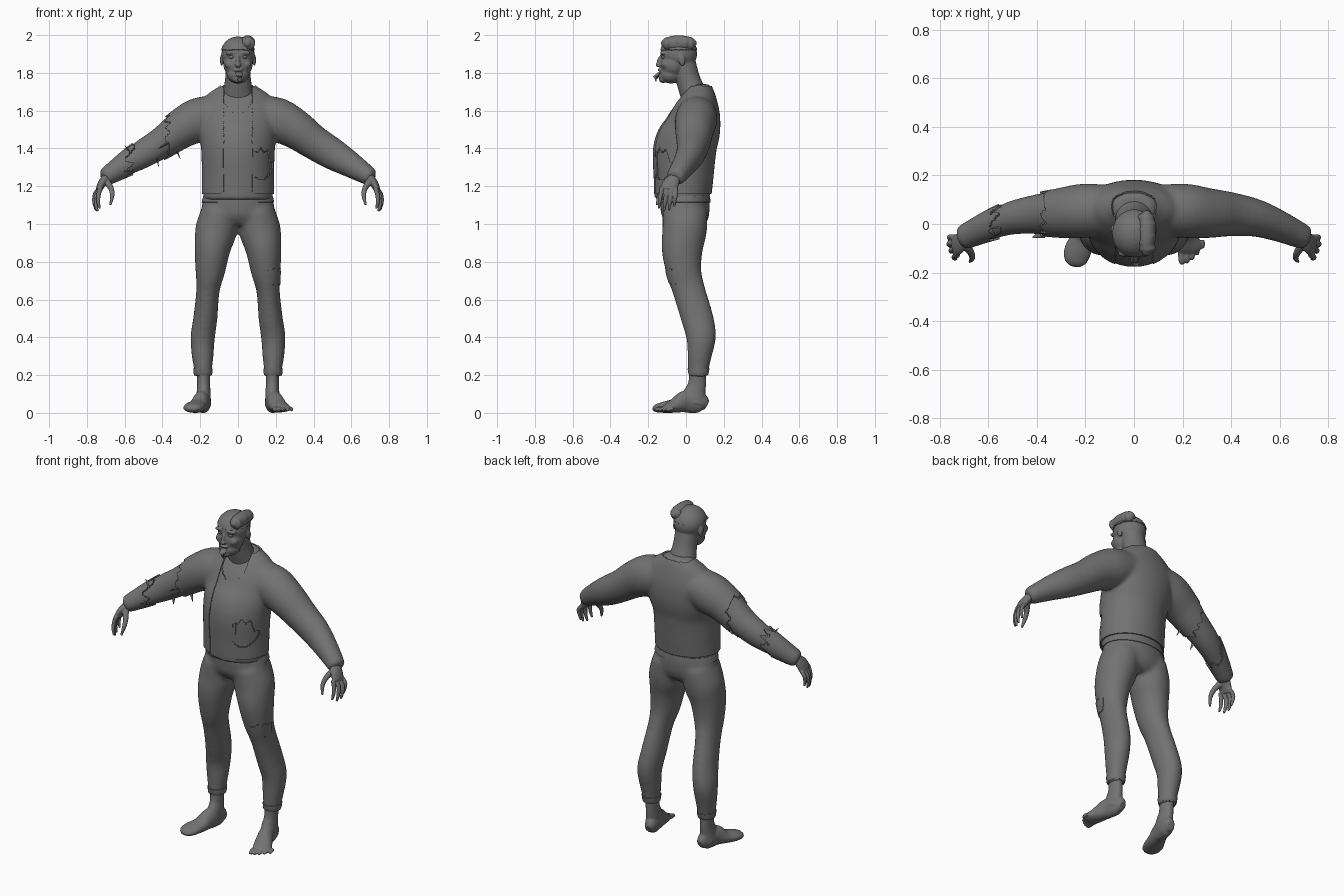
import bpy, bmesh, math
from mathutils import Vector, Matrix

GREY = bpy.data.materials.new("dark_grey")
GREY.diffuse_color = (.17, .17, .17, 1)


def tube(bm, rows, ref=(0, 1, 0), s=1, n=24, sub=4):
    """Smooth closed loft through rows of (x, y, z, radius along ref, radius across)."""
    R = [Vector((r[0] * s, *r[1:])) for r in rows]
    pts = []
    for i in range(len(R) - 1):
        a, b, c, d = R[max(i - 1, 0)], R[i], R[i + 1], R[min(i + 2, len(R) - 1)]
        for k in range(sub):
            t = k / sub
            pts.append(0.5 * (2 * b + (c - a) * t + (2 * a - 5 * b + 4 * c - d) * t * t
                              + (3 * b - a - 3 * c + d) * t ** 3))
    pts.append(R[-1])
    rings = []
    for i, p in enumerate(pts):
        t = (Vector(pts[min(i + 1, len(pts) - 1)][:3]) - Vector(pts[max(i - 1, 0)][:3])).normalized()
        u = Vector(ref)
        u = (u - t * u.dot(t)).normalized()
        v = t.cross(u)
        rings.append([bm.verts.new(Vector(p[:3]) + u * p[3] * math.cos(j * math.tau / n)
                                   + v * p[4] * math.sin(j * math.tau / n)) for j in range(n)])
    faces = [bm.faces.new(rings[0][::-1]), bm.faces.new(rings[-1])]
    for a, b in zip(rings, rings[1:]):
        faces += [bm.faces.new((a[j], a[(j + 1) % n], b[(j + 1) % n], b[j])) for j in range(n)]
    bmesh.ops.recalc_face_normals(bm, faces=faces)


def ball(bm, loc, rad, rx=0, ry=0):
    m = (Matrix.Translation(loc) @ Matrix.Rotation(rx, 4, 'X') @ Matrix.Rotation(ry, 4, 'Y')
         @ Matrix.Diagonal((*rad, 1)))
    bmesh.ops.create_uvsphere(bm, u_segments=24, v_segments=14, radius=1, matrix=m)


def bake(ob):
    """Apply modifiers, shade smooth and colour."""
    dg = bpy.context.evaluated_depsgraph_get()
    me = bpy.data.meshes.new_from_object(ob.evaluated_get(dg))
    ob.modifiers.clear()
    ob.data = me
    me.polygons.foreach_set("use_smooth", [True] * len(me.polygons))
    me.set_sharp_from_angle(angle=math.radians(50))
    me.materials.clear()
    me.materials.append(GREY)
    return ob


def add(bm, name):
    me = bpy.data.meshes.new(name)
    bm.to_mesh(me)
    bm.free()
    ob = bpy.data.objects.new(name, me)
    bpy.context.collection.objects.link(ob)
    return ob


def finish(bm, name, voxel=0, smooth=0):
    ob = add(bm, name)
    if voxel:
        m = ob.modifiers.new("fuse", 'REMESH')
        m.mode, m.voxel_size = 'VOXEL', voxel
    if smooth:
        m = ob.modifiers.new("soften", 'SMOOTH')
        m.factor, m.iterations = 0.5, smooth
    return bake(ob)


def layer(src, name, keep, off=0.005, cuts=()):
    """Cloth or skin shell copied from part of a surface."""
    bm = bmesh.new()
    bm.from_mesh(src.data)
    for co, no in cuts:
        bmesh.ops.bisect_plane(bm, geom=bm.verts[:] + bm.edges[:] + bm.faces[:], plane_co=co, plane_no=no)
    bm.normal_update()
    for v, n in [(v, v.normal.copy()) for v in bm.verts]:
        v.co += n * off
    bmesh.ops.delete(bm, geom=[f for f in bm.faces if not keep(f.calc_center_median())], context='FACES')
    ob = add(bm, name)
    m = ob.modifiers.new("thickness", 'SOLIDIFY')
    m.thickness, m.offset = off * 0.9, -1
    return bake(ob)


def zig(t, period, depth):
    return depth * abs((t / period) % 1 * 2 - 1)


# Upper body with both arms
bm = bmesh.new()
tube(bm, [(0, -.02, 1.125, .143, .183), (0, -.018, 1.18, .147, .184), (0, -.015, 1.25, .152, .183),
          (0, -.008, 1.4, .161, .187), (0, .03, 1.5, .145, .205), (0, .055, 1.6, .119, .21),
          (0, .068, 1.675, .085, .162), (0, .07, 1.715, .064, .105), (0, .07, 1.74, .055, .075)], n=40)
for s in (1, -1):
    tube(bm, [(.08, .06, 1.59, .09, .085), (.2, .055, 1.555, .103, .108), (.3, .045, 1.505, .095, .097),
              (.4, .04, 1.434, .082, .083), (.5, .025, 1.372, .069, .076), (.6, -.01, 1.312, .056, .06),
              (.705, -.057, 1.245, .043, .039)], s=s, n=32)
body = finish(bm, "upper_body", .01, 16)


# Open torn jacket over the body
def jacket_keep(c):
    if c.z < 1.16 or (abs(c.x) < .076 and c.y < .03):
        return False
    if c.z > 1.73 and abs(c.x) < .09:
        return False
    if c.x < -.36 - zig(c.z + c.y, .07, .03) and c.x > -.60 + zig(c.z - c.y, .06, .05):
        return False
    hole = ((c.x - .125) / .06) ** 2 + ((c.z - 1.32) / .085) ** 2
    return not (c.y < 0 and hole < 1 - zig(c.x, .035, .5) * (c.z > 1.32))


layer(body, "jacket", jacket_keep, .009,
      [((x, 0, 0), (1, 0, 0)) for x in (-.076, .076)] + [((0, 0, 1.16), (0, 0, 1))])

# Shirt front with a scooped neckline
layer(body, "shirt_front", lambda c: c.y < .03 and abs(c.x) < .09
      and 1.145 < c.z < 1.585 + 10 * c.x ** 2, .005, [((0, 0, 1.145), (0, 0, 1))])

# Torn cloth strips on the damaged sleeve
bm = bmesh.new()
for a, b in (((-.33, .02, 1.40), (-.305, .0, 1.345)), ((-.43, .0, 1.35), (-.42, -.02, 1.305)),
             ((-.37, .05, 1.51), (-.405, .03, 1.505)), ((-.57, -.03, 1.38), (-.60, -.03, 1.415)),
             ((-.37, -.04, 1.43), (-.42, -.055, 1.40))):
    tube(bm, [(*a, .018, .006), (*[(p + q) / 2 for p, q in zip(a, b)], .011, .004), (*b, .001, .001)], n=8)
finish(bm, "sleeve_tatters")

# Trousers: hips and both legs
bm = bmesh.new()
tube(bm, [(0, -.01, 1.185, .125, .165), (0, -.008, 1.14, .131, .183), (0, -.005, 1.09, .131, .192),
          (0, -.005, 1.03, .122, .188), (0, -.01, .985, .09, .13)], n=40)
for s in (1, -1):
    tube(bm, [(.095, -.005, 1.07, .12, .098), (.115, -.007, .97, .118, .111), (.135, -.02, .87, .11, .096),
              (.147, -.012, .75, .094, .079), (.159, .015, .65, .087, .062), (.173, .06, .5, .086, .064),
              (.187, .08, .4, .079, .065), (.187, .072, .3, .064, .058), (.185, .066, .235, .056, .049),
              (.185, .066, .19, .053, .048)], s=s, n=32)
trousers = finish(bm, "trousers", .011, 14)
layer(trousers, "waistband", lambda c: 1.115 < c.z < 1.15, .005,
      [((0, 0, z), (0, 0, 1)) for z in (1.115, 1.15)])
layer(trousers, "trouser_cuffs", lambda c: .2 < c.z < .235, .004,
      [((0, 0, z), (0, 0, 1)) for z in (.2, .235)])
layer(trousers, "knee_tear", lambda c: c.x > 0 and c.y < 0
      and ((c.x - .2) / .045) ** 2 + ((c.z - .72) / .05) ** 2 < 1 - zig(c.x, .03, .4), .004)

# Feet: one covered and rounded, one bare with toes
for s, name in ((-1, "covered_foot"), (1, "bare_foot")):
    bm = bmesh.new()
    tube(bm, [(.184, .063, .23, .044, .035), (.182, .058, .15, .048, .034), (.182, .045, .1, .06, .038),
              (.186, .035, .05, .07, .041)], s=s)
    rows = [(.172, .11, .04, .026, .022), (.178, .075, .055, .055, .037), (.192, 0, .06, .06, .042),
            (.212, -.06, .038, .038, .05)]
    rows += [(.233, -.115, .03, .03, .056), (.24, -.155, .024, .022, .045), (.243, -.175, .018, .009, .02)] \
        if s < 0 else [(.228, -.095, .027, .025, .053), (.234, -.115, .02, .016, .048)]
    tube(bm, rows, ref=(0, 0, 1), s=s)
    if s > 0:
        for i in range(5):
            x, tip = .193 + i * .022, -.165 + .002 * i + .0035 * i * i
            r = .014 - .0015 * min(i, 3)
            tube(bm, [(x, -.09 + i * .006, .024, r, r), (x + .003, tip + .02, .02, r, r),
                      (x + .004, tip, .012, r * .7, r * .6)], ref=(0, 0, 1), n=12)
    finish(bm, name, .0045, 6)

# Clawed hands
for s, name in ((1, "left_hand"), (-1, "right_hand")):
    bm = bmesh.new()
    tube(bm, [(.67, -.045, 1.27, .033, .026), (.695, -.058, 1.247, .033, .025),
              (.72, -.08, 1.215, .043, .022), (.737, -.092, 1.18, .045, .017)], s=s)
    for i in range(4):
        y = -.128 + i * .024
        drop = (.01, -.005, 0, .02)[i]
        out = (-.01, .002, .01, .008)[i]
        tube(bm, [(.728, y, 1.192, .012, .013), (.748 + out, y - .006 + i * .003, 1.15 + drop / 2, .011, .012),
                  (.75 + out, y - .012 + i * .003, 1.108 + drop, .01, .0105),
                  (.742 + out, y - .016 + i * .003, 1.072 + drop, .006, .006)], s=s, n=12)
    tube(bm, [(.7, -.08, 1.23, .02, .02), (.673, -.115, 1.19, .015, .015), (.666, -.14, 1.15, .012, .012),
              (.676, -.155, 1.1, .006, .006)], s=s, n=12)
    finish(bm, name, .004, 2)

# Head and neck
bm = bmesh.new()
tube(bm, [(0, .06, 1.64, .08, .085), (0, .035, 1.7, .07, .08), (0, .01, 1.77, .064, .068),
          (0, -.01, 1.86, .06, .066)])
ball(bm, (0, -.038, 1.9), (.088, .097, .088))
ball(bm, (0, -.068, 1.845), (.078, .07, .075))
ball(bm, (0, -.08, 1.79), (.06, .06, .046))
ball(bm, (0, -.122, 1.768), (.03, .022, .022))
ball(bm, (0, -.138, 1.862), (.011, .016, .034), rx=-.25)
ball(bm, (0, -.146, 1.842), (.017, .016, .012))
ball(bm, (0, -.137, 1.815), (.027, .013, .008))
ball(bm, (0, -.134, 1.785), (.025, .014, .009))
for s in (1, -1):
    ball(bm, (s * .034, -.12, 1.908), (.034, .016, .012), ry=s * .15)
    ball(bm, (s * .043, -.104, 1.845), (.028, .026, .024))
    ball(bm, (s * .086, -.022, 1.868), (.01, .018, .032), rx=.2)
head = finish(bm, "head", .0045, 6)

# Eyes and hanging tongue
bm = bmesh.new()
for s in (1, -1):
    ball(bm, (s * .034, -.117, 1.884), (.014, .014, .011))
finish(bm, "eyes")
bm = bmesh.new()
tube(bm, [(.003, -.115, 1.8, .006, .018), (.005, -.145, 1.797, .006, .019), (.008, -.16, 1.775, .005, .016),
          (.01, -.158, 1.755, .002, .006)], ref=(0, 0.3, 1), n=16)
finish(bm, "tongue")

# Scalp cap and exposed bulge on one side
layer(head, "scalp", lambda c: c.z > 1.922, .005, [((0, 0, 1.922), (0, 0, 1))])
bm = bmesh.new()
ball(bm, (.052, -.038, 1.957), (.038, .096, .042))
for i in range(6):
    ball(bm, (.052 + .003 * (-1) ** i, -.1 + i * .025, 1.955 + .008 * math.sin(i * math.pi / 5)),
         (.036, .022, .035))
finish(bm, "head_bulge", .005, 3)
